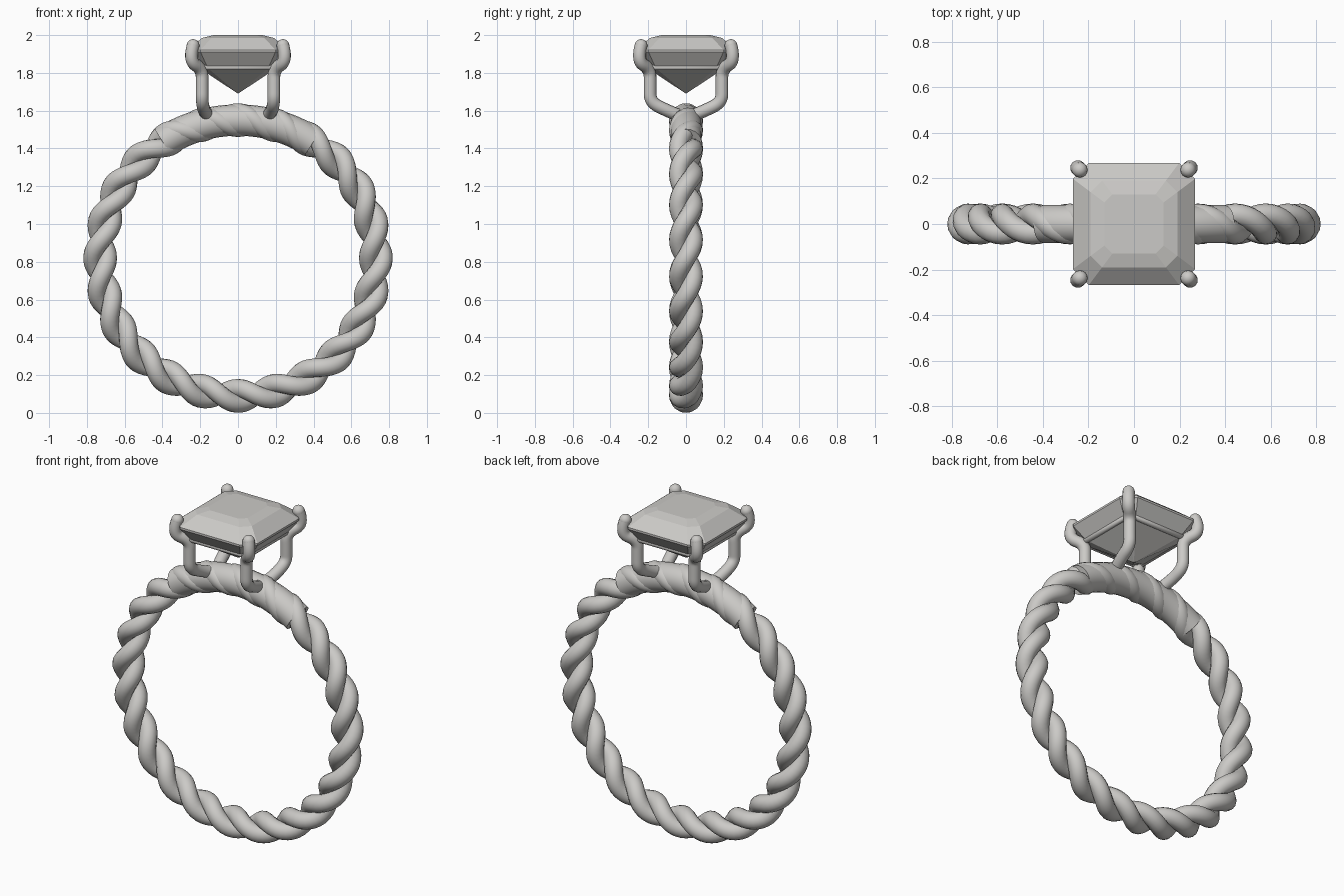
import bpy, bmesh
from math import sin, cos, pi, radians

cube = bpy.data.objects.get("Cube")
if cube:
    bpy.data.objects.remove(cube, do_unlink=True)

CENTRE_Z = 0.82      # middle of the hoop
HOOP_R = 0.73        # radius of the hoop's centre line
STRAND_R = 0.05
STRAND_OFFSET = 0.04
TURNS = 12


def make_material(name, colour):
    mat = bpy.data.materials.new(name)
    mat.use_nodes = True
    mat.diffuse_color = colour
    mat.node_tree.nodes["Principled BSDF"].inputs["Base Color"].default_value = colour
    return mat


silver = make_material("silver grey", (0.6, 0.59, 0.57, 1))


def activate(obj):
    bpy.ops.object.select_all(action='DESELECT')
    obj.select_set(True)
    bpy.context.view_layer.objects.active = obj


def tube(name, points, radius, kind='POLY', cyclic=False, sides=4):
    """Sweep a round wire along the points and turn it into a smooth mesh."""
    curve = bpy.data.curves.new(name, 'CURVE')
    curve.dimensions = '3D'
    curve.bevel_depth = radius
    curve.bevel_resolution = sides
    curve.use_fill_caps = not cyclic
    spline = curve.splines.new(kind)
    spline.points.add(len(points) - 1)
    for p, co in zip(spline.points, points):
        p.co = (*co, 1)
    spline.use_cyclic_u = cyclic
    if kind == 'NURBS':
        spline.order_u = 3
        spline.use_endpoint_u = True
        spline.resolution_u = 8
    obj = bpy.data.objects.new(name, curve)
    bpy.context.collection.objects.link(obj)
    activate(obj)
    bpy.ops.object.convert(target='MESH')
    obj = bpy.context.object
    obj.data.materials.clear()
    obj.data.materials.append(silver)
    bpy.ops.object.shade_smooth_by_angle(angle=radians(50))
    return obj


def hoop_point(theta, offset=0, phase=0):
    """Point on the hoop, theta measured from the bottom."""
    r = HOOP_R + offset * cos(phase)
    return (r * sin(theta), offset * sin(phase), CENTRE_Z - r * cos(theta))


# Two twisted strands of the hoop
steps = TURNS * 20
for i, name in enumerate(("strand_a", "strand_b")):
    path = []
    for k in range(steps):
        theta = 2 * pi * k / steps
        path.append(hoop_point(theta, STRAND_OFFSET, TURNS * theta + i * pi))
    tube(name, path, STRAND_R, cyclic=True, sides=5)

# Smooth shoulder that fills the twist at the top
half = radians(33)
arc = [hoop_point(pi - half + 2 * half * k / 40) for k in range(41)]
tube("shoulder", arc, 0.083, sides=8)

# Four prongs with rounded ends
PRONG = [(0.165, 0.05, 1.58), (0.18, 0.10, 1.60), (0.19, 0.19, 1.645),
         (0.19, 0.19, 1.73), (0.19, 0.19, 1.82), (0.26, 0.26, 1.865),
         (0.238, 0.238, 1.945)]
PRONG_R = 0.034
for sx, side in ((1, "left"), (-1, "right")):
    for sy, end in ((-1, "front"), (1, "back")):
        path = [(sx * x, sy * y, z) for x, y, z in PRONG]
        prong = tube(f"{end}_{side}_prong", path, PRONG_R, 'NURBS')
        balls = []
        for tip in (path[0], path[-1]):
            bpy.ops.mesh.primitive_uv_sphere_add(
                segments=16, ring_count=10, radius=PRONG_R, location=tip)
            ball = bpy.context.object
            ball.data.materials.append(silver)
            bpy.ops.object.shade_smooth()
            balls.append(ball)
        activate(prong)
        for ball in balls:
            ball.select_set(True)
        bpy.ops.object.join()


def cut_square(h, c, z):
    """Square of half size h with corners cut by c."""
    a = h - c
    return [(h, -a, z), (h, a, z), (a, h, z), (-a, h, z),
            (-h, a, z), (-h, -a, z), (-a, -h, z), (a, -h, z)]


# Thin rail joining the prongs under the stone
tube("gallery_rail", cut_square(0.2, 0.02, 1.83), 0.016, cyclic=True)

# Step-cut stone: rows from table down to the point
ROWS = [(0.13, 0.035, 2.0), (0.19, 0.05, 1.985), (0.268, 0.07, 1.922),
        (0.268, 0.07, 1.91), (0.205, 0.045, 1.825)]
bm = bmesh.new()
loops = [[bm.verts.new(co) for co in cut_square(*row)] for row in ROWS]
point = bm.verts.new((0, 0, 1.69))
bm.faces.new(loops[0])
for i in range(8):
    j = (i + 1) % 8
    for up, low in zip(loops, loops[1:]):
        bm.faces.new((up[i], low[i], low[j], up[j]))
    bm.faces.new((loops[-1][i], point, loops[-1][j]))
bmesh.ops.recalc_face_normals(bm, faces=bm.faces)
mesh = bpy.data.meshes.new("stone")
bm.to_mesh(mesh)
bm.free()
mesh.materials.append(silver)
bpy.context.collection.objects.link(bpy.data.objects.new("stone", mesh))
